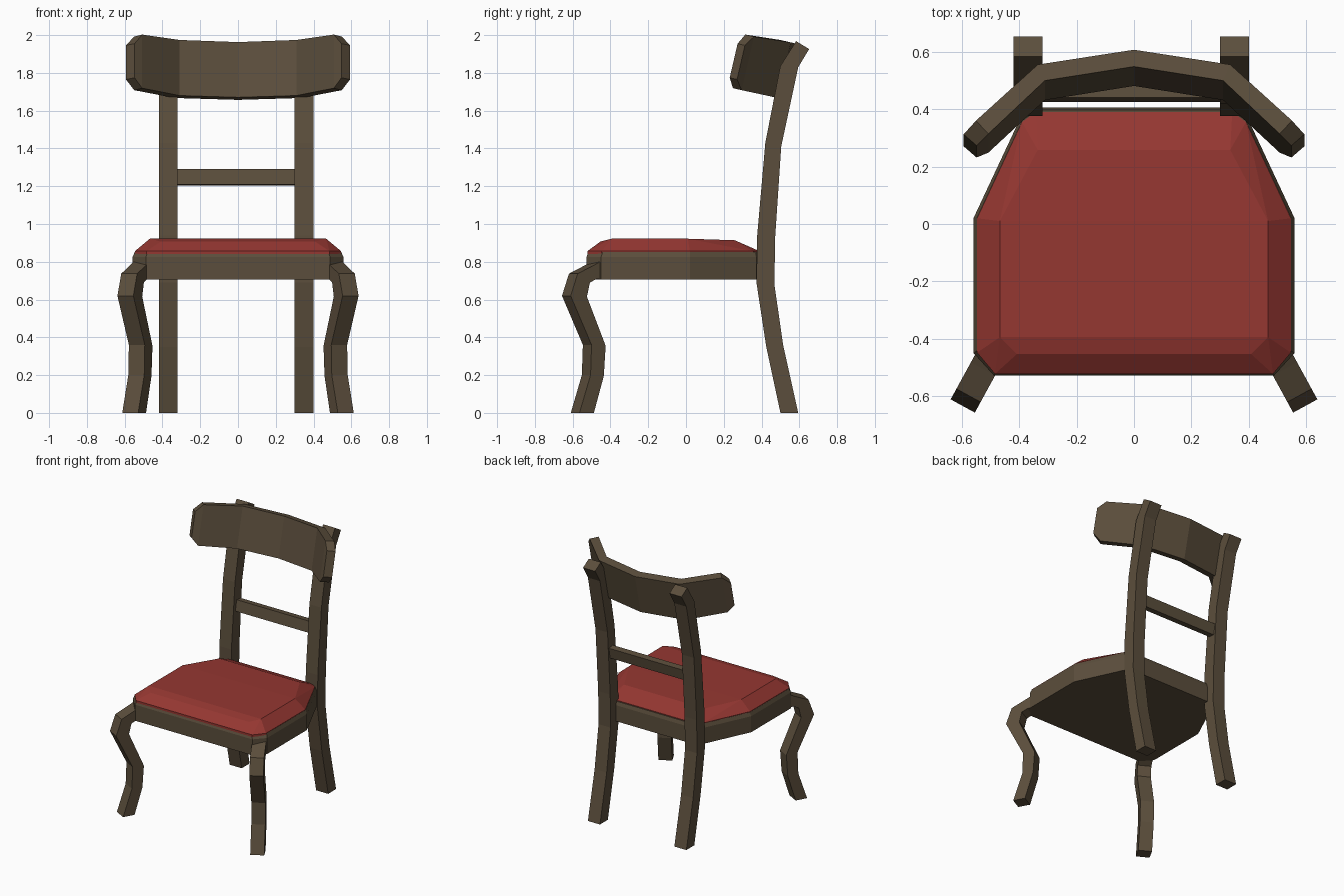
import bpy, bmesh, math
from mathutils import Vector

if "Cube" in bpy.data.objects:
    bpy.data.objects.remove(bpy.data.objects["Cube"])


def material(name, color):
    m = bpy.data.materials.new(name)
    m.diffuse_color = (*color, 1)
    m.use_nodes = True
    m.node_tree.nodes["Principled BSDF"].inputs["Base Color"].default_value = m.diffuse_color
    return m


WOOD = material("dark wood", (0.105, 0.076, 0.045))
RED = material("red upholstery", (0.30, 0.038, 0.031))


def make(name, bm, mat):
    bmesh.ops.recalc_face_normals(bm, faces=bm.faces[:])
    me = bpy.data.meshes.new(name)
    bm.to_mesh(me)
    bm.free()
    me.materials.append(mat)
    ob = bpy.data.objects.new(name, me)
    bpy.context.collection.objects.link(ob)
    return ob


def loft(name, rings, mat):
    """Skin a list of equal rings and cap both ends."""
    bm = bmesh.new()
    vs = [[bm.verts.new(p) for p in r] for r in rings]
    n = len(vs[0])
    for a, b in zip(vs, vs[1:]):
        for i in range(n):
            j = (i + 1) % n
            bm.faces.new((a[i], a[j], b[j], b[i]))
    bm.faces.new(vs[0])
    bm.faces.new(vs[-1])
    return make(name, bm, mat)


def mirrored(half):
    """Close a left-half outline by mirroring it across x."""
    return half + [(-p[0], *p[1:]) for p in reversed(half)]


# Seat frame: chamfered outline with a slightly drawn-in top rim
frame = mirrored([(-0.34, 0.405), (-0.395, 0.37), (-0.558, 0.022),
                  (-0.558, -0.45), (-0.488, -0.527)])
loft("seat_frame", [[(x * k, y * k, z) for x, y in frame]
                    for z, k in ((0.705, 1), (0.825, 1), (0.852, 0.98))], WOOD)

# Cushion: convex padded shape over the frame
base = mirrored([(-0.342, 0.39), (-0.39, 0.355), (-0.546, 0.02),
                 (-0.546, -0.448), (-0.484, -0.522)])
top = mirrored([(-0.335, 0.258, 0.914), (-0.467, 0.01, 0.922),
                (-0.467, -0.394, 0.922), (-0.408, -0.453, 0.907)])
bm = bmesh.new()
for p in [(x, y, z) for x, y in base for z in (0.84, 0.856)] + top:
    bm.verts.new(p)
bmesh.ops.convex_hull(bm, input=bm.verts[:])
bmesh.ops.dissolve_limit(bm, angle_limit=math.radians(1.5),
                         verts=bm.verts[:], edges=bm.edges[:])
make("seat_cushion", bm, RED)

# Back legs: bent side profile (front y, front z, back y, back z)
back_profile = [(0.50, 0, 0.594, 0), (0.425, 0.35, 0.514, 0.36),
                (0.373, 0.69, 0.468, 0.68), (0.377, 0.94, 0.472, 0.93),
                (0.42, 1.43, 0.504, 1.41), (0.499, 1.835, 0.594, 1.83),
                (0.583, 1.968, 0.652, 1.926)]
for side, x0 in (("left", -0.419), ("right", 0.30)):
    loft("back_leg_" + side,
         [[(x0, a, b), (x0 + 0.1, a, b), (x0 + 0.1, c, d), (x0, c, d)]
          for a, b, c, d in back_profile], WOOD)

# Front legs: cabriole profile swept out along the diagonal (outer s, z, inner s, z)
front_profile = [(-0.03, 0.81, -0.03, 0.71), (0.02, 0.785, 0.01, 0.71),
                 (0.125, 0.737, 0.051, 0.69), (0.167, 0.62, 0.069, 0.615),
                 (0.041, 0.36, -0.044, 0.355), (0.047, 0.20, -0.033, 0.196),
                 (0.114, 0, 0.027, 0)]
for side, sx in (("left", -1), ("right", 1)):
    out = Vector((sx * 0.48, -0.877, 0))
    across = Vector((sx * 0.877, 0.48, 0)) * 0.048
    corner = Vector((sx * 0.516, -0.487, 0))

    def at(s, z, w):
        return corner + out * s + across * w + Vector((0, 0, z))
    loft("front_leg_" + side,
         [[at(a, b, -1), at(a, b, 1), at(c, d, 1), at(c, d, -1)]
          for a, b, c, d in front_profile], WOOD)

# Middle rail between the back legs
loft("back_crossbar", [[(x, 0.425, 1.21), (x, 0.473, 1.205),
                        (x, 0.488, 1.285), (x, 0.44, 1.29)]
                       for x in (-0.33, 0.31)], WOOD)

# Curved top rail, leaning back: front x, depth; back x, depth; top, bottom
TILT = 0.227


def lean(x, u, v):
    c, s = math.cos(TILT), math.sin(TILT)
    return (x, 0.548 + u * c + v * s, 1.963 - u * s + v * c)


half = [(0.548, -0.266, 0.593, -0.226, -0.07, -0.255),
        (0.507, -0.237, 0.550, -0.190, -0.014, -0.305),
        (0.310, -0.050, 0.335, 0.007, 0, -0.302)]
columns = ([(-a, b, -c, *r) for a, b, c, *r in half]
           + [(0, 0, 0, 0.06, 0, -0.3)] + half[::-1])
loft("top_rail", [[lean(fx, fu, t), lean(bx, bu, t), lean(bx, bu, b), lean(fx, fu, b)]
                  for fx, fu, bx, bu, t, b in columns], WOOD)
